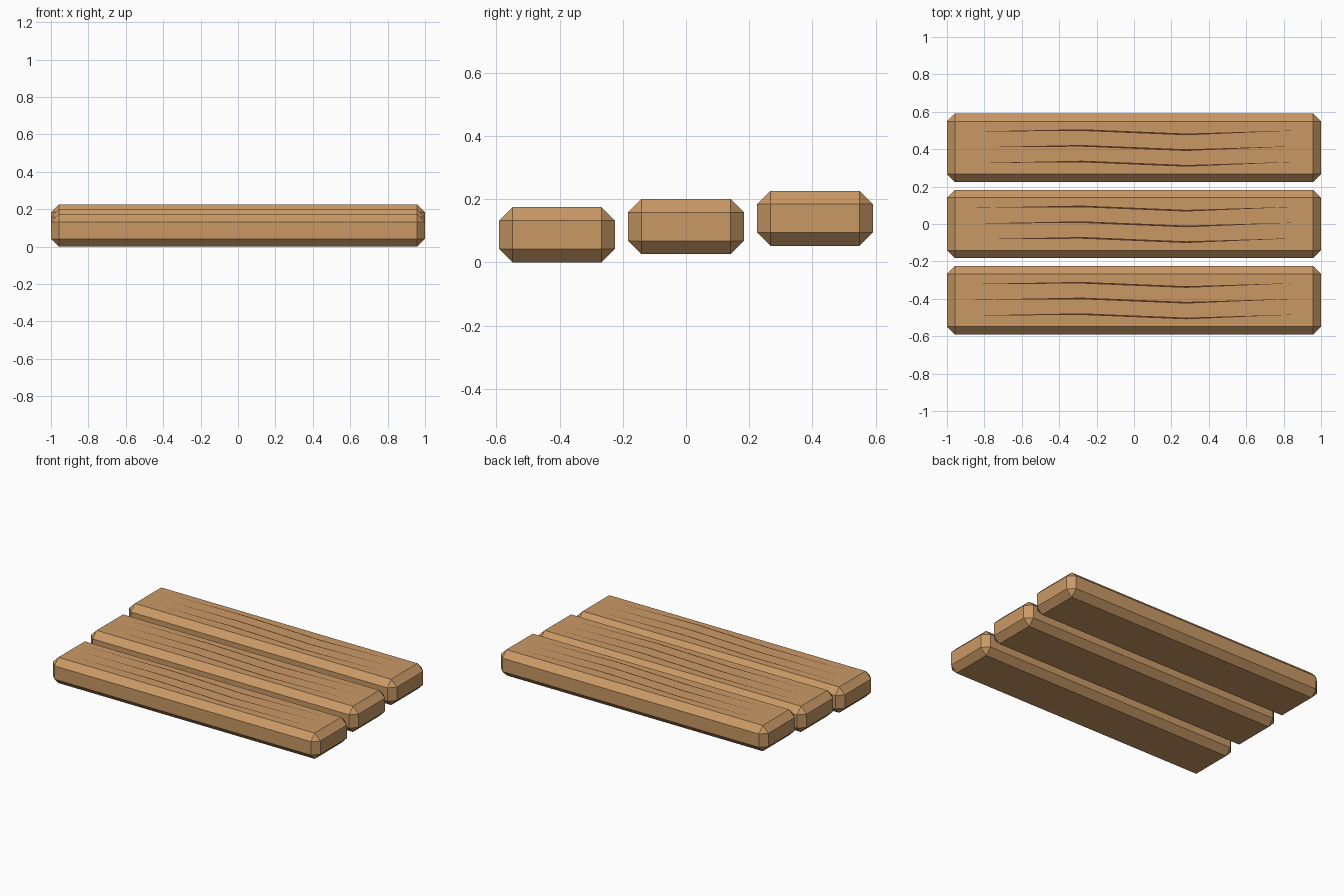
import bpy
import bmesh

cube = bpy.data.objects.get("Cube")
if cube:
    bpy.data.objects.remove(cube, do_unlink=True)


def make_material(name, colour):
    mat = bpy.data.materials.new(name)
    mat.use_nodes = True
    mat.diffuse_color = colour
    mat.node_tree.nodes["Principled BSDF"].inputs["Base Color"].default_value = colour
    return mat


WOOD = make_material("light wood", (0.584, 0.317, 0.131, 1))
DARK = make_material("dark grain", (0.095, 0.032, 0.014, 1))

LENGTH, WIDTH, HEIGHT, CHAMFER = 2.0, 0.366, 0.174, 0.042
SPACING, STEP = 0.408, 0.026


def add_object(name, bm, mat):
    mesh = bpy.data.meshes.new(name)
    bm.to_mesh(mesh)
    bm.free()
    mesh.materials.append(mat)
    obj = bpy.data.objects.new(name, mesh)
    bpy.context.collection.objects.link(obj)
    return obj


def add_plank(name, y, z):
    """Box with every edge cut by one flat chamfer."""
    bm = bmesh.new()
    bmesh.ops.create_cube(bm, size=1)
    bmesh.ops.scale(bm, vec=(LENGTH, WIDTH, HEIGHT), verts=bm.verts)
    bmesh.ops.bevel(bm, geom=bm.edges[:], offset=CHAMFER, segments=1,
                    affect='EDGES', clamp_overlap=True)
    obj = add_object(name, bm, WOOD)
    obj.location = (0, y, z + HEIGHT / 2)


def add_grain(name, y, z, start):
    """Thin wavy ribbon that tapers towards both ends."""
    path = [(start, -0.003, 0.0005), (-0.28, 0.004, 0.0045),
            (0.28, -0.019, 0.0045), (0.84, 0.001, 0.0005)]
    bm = bmesh.new()
    rows = [[bm.verts.new((x, y + dy + side * half, z)) for side in (-1, 1)]
            for x, dy, half in path]
    for a, b in zip(rows, rows[1:]):
        bm.faces.new((a[0], b[0], b[1], a[1]))
    add_object(name, bm, DARK)


# Three planks, each a little higher than the one in front
for i, label in enumerate(("front", "middle", "back")):
    y, z = (i - 1) * SPACING, i * STEP
    add_plank(label + "_plank", y, z)
    # Three grain lines on the top face
    for j in range(3):
        add_grain(f"{label}_grain_{j + 1}", y + 0.006 + (j - 1) * 0.084,
                  z + HEIGHT + 0.001, -0.83 + i * 0.03 - j * 0.02)
